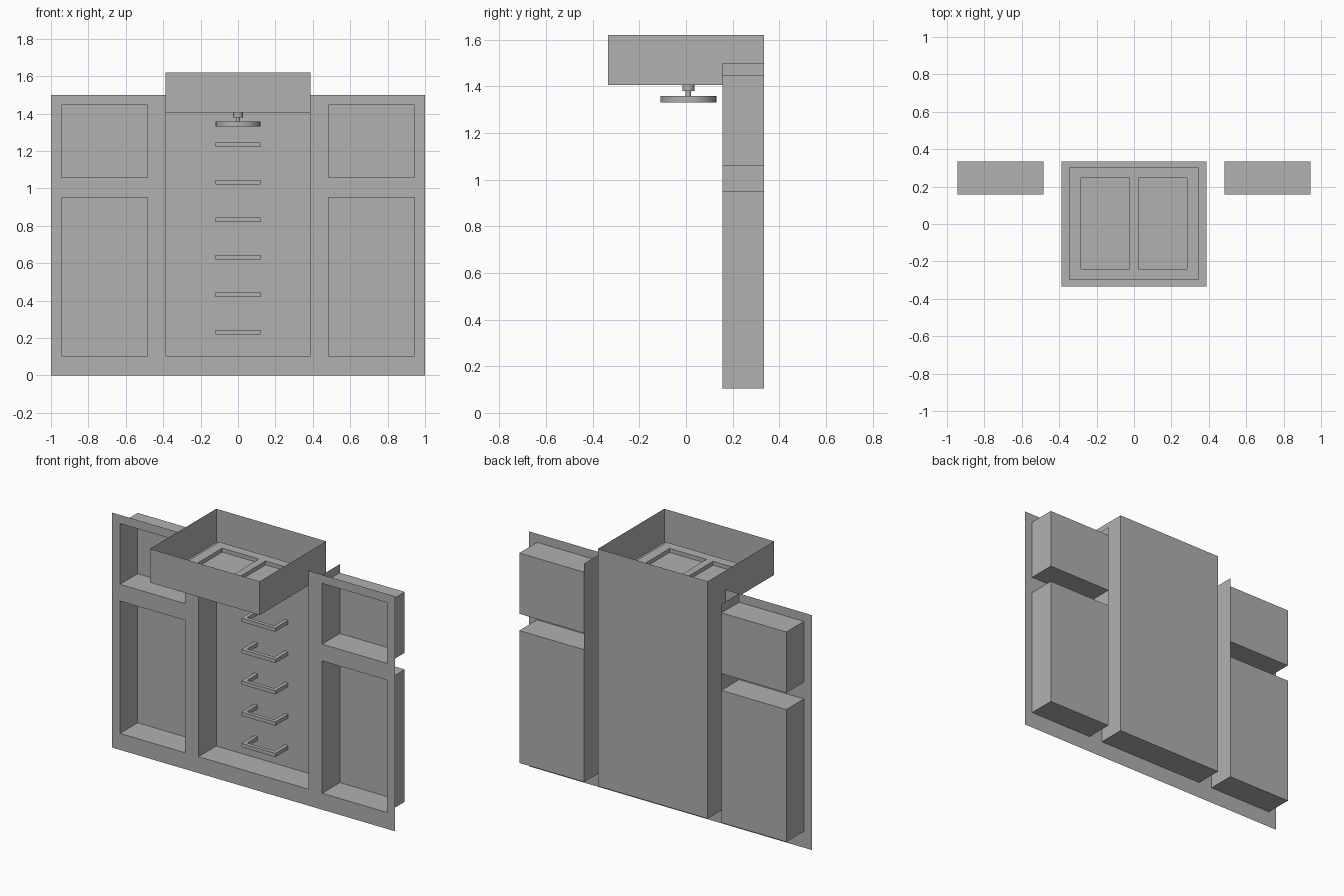
import bpy, bmesh
from mathutils import Vector

cube = bpy.data.objects.get("Cube")
if cube:
    bpy.data.objects.remove(cube, do_unlink=True)

grey = bpy.data.materials.new("plain_grey")
grey.use_nodes = True
grey.diffuse_color = (0.44, 0.44, 0.44, 1)
grey.node_tree.nodes["Principled BSDF"].inputs["Base Color"].default_value = grey.diffuse_color

FRONT, BACK = 0.157, 0.335      # wall plane and rear of the recesses
SHAFT = 0.388                   # half width of the shaft
INNER, OUTER = 0.485, 0.943     # side niche limits
BASE, CEILING, WALL_TOP, RIM = 0.105, 1.405, 1.5, 1.62


def finish(name, bm):
    mesh = bpy.data.meshes.new(name)
    bm.to_mesh(mesh)
    bm.free()
    mesh.materials.append(grey)
    obj = bpy.data.objects.new(name, mesh)
    bpy.context.collection.objects.link(obj)
    return obj


def add_box(bm, lo, hi, open_side=None):
    """Box between two corners; faces looking along open_side are left out."""
    lo, hi = Vector(lo), Vector(hi)
    verts = bmesh.ops.create_cube(bm, size=1)["verts"]
    for v in verts:
        v.co = (lo + hi) / 2 + v.co * (hi - lo)
    if open_side:
        bm.normal_update()
        faces = {f for v in verts for f in v.link_faces}
        gone = [f for f in faces if f.normal.dot(Vector(open_side)) > 0.9]
        bmesh.ops.delete(bm, geom=gone, context="FACES")


def box(name, lo, hi, open_side=None):
    bm = bmesh.new()
    add_box(bm, lo, hi, open_side)
    return finish(name, bm)


def sheet(name, outline, holes, place):
    """Flat sheet with rectangular holes; rectangles are (u0, u1, v0, v1)."""
    rects = [outline] + holes
    us = sorted({u for r in rects for u in r[:2]})
    vs = sorted({v for r in rects for v in r[2:]})
    bm = bmesh.new()
    for u0, u1 in zip(us, us[1:]):
        for v0, v1 in zip(vs, vs[1:]):
            u, v = (u0 + u1) / 2, (v0 + v1) / 2
            if any(a < u < b and c < v < d for a, b, c, d in holes):
                continue
            corners = [(u0, v0), (u1, v0), (u1, v1), (u0, v1)]
            bm.faces.new([bm.verts.new(place(*p)) for p in corners])
    bmesh.ops.remove_doubles(bm, verts=bm.verts, dist=0.0001)
    bmesh.ops.dissolve_limit(bm, angle_limit=0.01, verts=bm.verts, edges=bm.edges)
    return finish(name, bm)


# Front wall with its openings
levels = {"lower": (BASE, 0.95), "upper": (1.057, 1.445)}
openings = [(-SHAFT, SHAFT, BASE, WALL_TOP)]
for z0, z1 in levels.values():
    openings += [(-OUTER, -INNER, z0, z1), (INNER, OUTER, z0, z1)]
sheet("front_wall", (-1, 1, 0, WALL_TOP), openings, lambda u, v: (u, FRONT, v))

# Side niches and the upright sheets beside the shaft
for side, s in (("left", 1), ("right", -1)):
    x0, x1 = sorted((s * INNER, s * OUTER))
    for level, (z0, z1) in levels.items():
        box(f"{side}_{level}_niche", (x0, FRONT, z0), (x1, BACK, z1), (0, -1, 0))
    sheet(f"{side}_upright", (FRONT, BACK, BASE, WALL_TOP), [],
          lambda u, v: (s * INNER, u, v))

# Central shaft and the open box above it
bm = bmesh.new()
add_box(bm, (-SHAFT, FRONT, BASE), (SHAFT, BACK, CEILING), (0, -1, 0))
bm.normal_update()
ceiling = [f for f in bm.faces if f.normal.z > 0.9]
bmesh.ops.delete(bm, geom=ceiling, context="FACES")
finish("shaft", bm)
box("top_box", (-SHAFT, -BACK, CEILING), (SHAFT, BACK, RIM), (0, 0, 1))

# Raised hatch frame with two recessed panels
frame = sheet("hatch_frame", (-0.345, 0.345, -0.3, 0.305),
              [(s - 0.13, s + 0.13, -0.24, 0.245) for s in (-0.153, 0.153)],
              lambda u, v: (u, v, CEILING + 0.026))
thick = frame.modifiers.new("thickness", "SOLIDIFY")
thick.thickness = 0.025
thick.offset = -1

# Ladder rungs
REACH, BAR = 0.205, 0.024
for i in range(6):
    z = 0.22 + 0.2 * i
    bm = bmesh.new()
    add_box(bm, (-0.12, REACH, z), (0.12, REACH + BAR, z + BAR))
    for x in (-0.12, 0.12 - BAR):
        add_box(bm, (x, REACH + BAR, z), (x + BAR, BACK, z + BAR))
    finish(f"rung_{i + 1}", bm)

# Hatch wheel hanging on a stepped stem
for name, radius, z0, z1 in (("wheel_collar", 0.026, 1.38, CEILING),
                             ("wheel_stem", 0.012, 1.358, 1.38),
                             ("wheel", 0.12, 1.33, 1.358)):
    bpy.ops.mesh.primitive_cylinder_add(vertices=32, radius=radius, depth=z1 - z0,
                                        location=(0, 0.01, (z0 + z1) / 2))
    part = bpy.context.object
    part.name = name
    part.data.materials.append(grey)
    bpy.ops.object.shade_smooth_by_angle()
